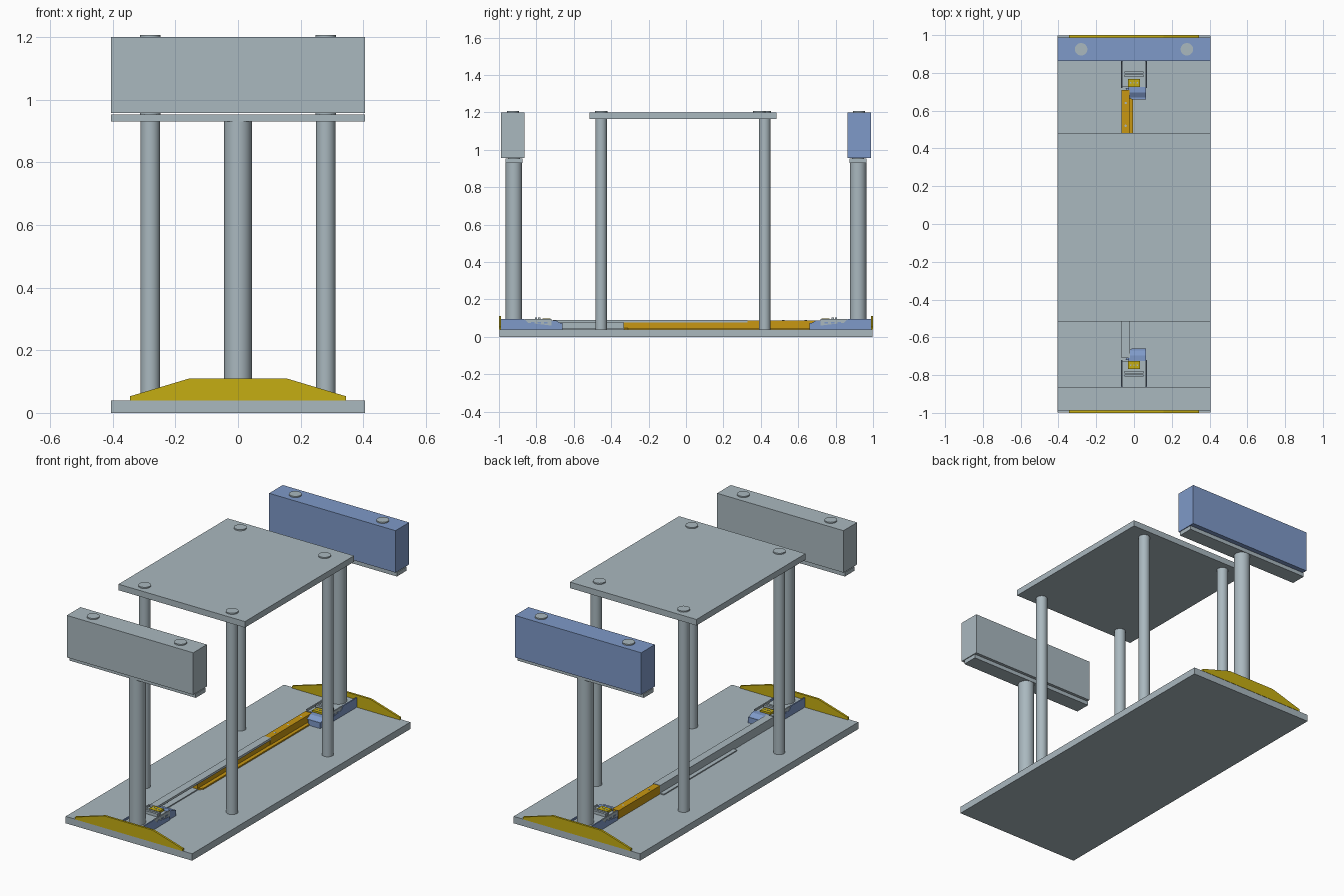
import bpy, bmesh, math
from mathutils import Vector

cube = bpy.data.objects.get("Cube")
if cube:
    bpy.data.objects.remove(cube, do_unlink=True)


def material(name, rgb):
    m = bpy.data.materials.new(name)
    m.use_nodes = True
    m.diffuse_color = (*rgb, 1)
    m.node_tree.nodes["Principled BSDF"].inputs["Base Color"].default_value = (*rgb, 1)
    return m


GREY = material("steel grey", (0.40, 0.48, 0.52))
BLUE = material("soft blue", (0.21, 0.32, 0.58))
GOLD = material("mustard yellow", (0.56, 0.42, 0.006))
ORANGE = material("amber orange", (0.58, 0.31, 0.006))


def finish(bm, name, mat, smooth=False):
    bmesh.ops.recalc_face_normals(bm, faces=bm.faces)
    me = bpy.data.meshes.new(name)
    bm.to_mesh(me)
    bm.free()
    me.materials.append(mat)
    ob = bpy.data.objects.new(name, me)
    bpy.context.collection.objects.link(ob)
    if smooth:
        bpy.ops.object.select_all(action='DESELECT')
        ob.select_set(True)
        bpy.context.view_layer.objects.active = ob
        bpy.ops.object.shade_smooth_by_angle(angle=math.radians(35))
    return ob


def box(name, mat, x, y, z):
    """Box from (min, max) pairs."""
    bm = bmesh.new()
    bmesh.ops.create_cube(bm, size=1)
    lo, hi = zip(*(sorted(p) for p in (x, y, z)))
    for v in bm.verts:
        v.co = Vector([lo[i] if v.co[i] < 0 else hi[i] for i in range(3)])
    return finish(bm, name, mat)


def rod(name, mat, x, y, r, z0, z1):
    bm = bmesh.new()
    bmesh.ops.create_cone(bm, cap_ends=True, segments=40, radius1=r, radius2=r, depth=z1 - z0)
    bmesh.ops.translate(bm, verts=bm.verts, vec=(x, y, (z0 + z1) / 2))
    return finish(bm, name, mat, True)


def prism(name, mat, outline, offset):
    """Extrude a closed outline of 3D points along an offset."""
    bm = bmesh.new()
    face = bm.faces.new([bm.verts.new(p) for p in outline])
    ext = bmesh.ops.extrude_face_region(bm, geom=[face])
    moved = [g for g in ext["geom"] if isinstance(g, bmesh.types.BMVert)]
    bmesh.ops.translate(bm, verts=moved, vec=offset)
    return finish(bm, name, mat)


# Base board and raised table top
box("base_board", GREY, (-0.405, 0.405), (-0.998, 0.998), (0, 0.04))
box("table_top", GREY, (-0.405, 0.405), (-0.515, 0.483), (1.165, 1.2))

# Table legs with round caps on top
for sx, side in ((-1, "right"), (1, "left")):
    for y, end in ((-0.454, "front"), (0.421, "back")):
        rod(f"{end}_{side}_leg", GREY, sx * 0.28, y, 0.031, 0.04, 1.17)
        cap_y = 0.392 if (sx > 0 and y > 0) else y
        rod(f"{end}_{side}_leg_cap", GREY, sx * 0.28, cap_y, 0.033, 1.195, 1.207)

# The two end assemblies, mirrored front to back
for s, end, bar in ((-1, "front", GREY), (1, "back", BLUE)):
    # Column, crossbar support and crossbar
    rod(f"{end}_column", GREY, 0, s * 0.92, 0.044, 0.04, 0.935)
    box(f"{end}_support", GREY, (-0.405, 0.405), (s * 0.875, s * 0.965), (0.93, 0.953))
    box(f"{end}_crossbar", bar, (-0.405, 0.405), (s * 0.863, s * 0.988), (0.957, 1.2))
    for x in (-0.28, 0.28):
        rod(f"{end}_crossbar_cap", GREY, x, s * 0.925, 0.033, 1.195, 1.207)
        rod(f"{end}_support_dowel", GREY, x, s * 0.92, 0.033, 0.945, 0.96)

    # Tapered end plate
    shape = [(-0.345, 0.04), (0.345, 0.04), (0.345, 0.053), (0.155, 0.11),
             (-0.155, 0.11), (-0.345, 0.053)]
    prism(f"{end}_end_plate", GOLD, [(x, s * 1.0, z) for x, z in shape], (0, -s * 0.012, 0))

    # Foot bracket: grey body, blue cheeks, blue tapered nose
    box(f"{end}_bracket_body", GREY, (-0.062, 0.062), (s * 0.725, s * 0.985), (0.04, 0.085))
    for sx in (-1, 1):
        cheek = [(0.72, 0.04), (0.988, 0.04), (0.988, 0.095), (0.865, 0.095),
                 (0.845, 0.075), (0.72, 0.06)]
        prism(f"{end}_bracket_cheek", BLUE, [(sx * 0.062, s * y, z) for y, z in cheek],
              (sx * 0.007, 0, 0))
        box(f"{end}_bracket_side_plate", GREY, (sx * 0.06, sx * 0.067),
            (s * 0.72, s * 0.86), (0.055, 0.095))
        for y in (0.75, 0.785, 0.82):
            box(f"{end}_side_slot", BLUE, (sx * 0.066, sx * 0.069),
                (s * (y - 0.009), s * (y + 0.009)), (0.072, 0.078))
    nose = [(-0.045, 0.72), (0.064, 0.72), (0.064, 0.66), (-0.012, 0.66), (-0.025, 0.675)]
    prism(f"{end}_nose", BLUE, [(x, s * y, 0.04) for x, y in nose], (0, 0, 0.033))
    prism(f"{end}_nose_slope", BLUE,
          [(-0.03, s * 0.725, 0.07), (-0.03, s * 0.725, 0.087), (-0.03, s * 0.695, 0.087),
           (-0.03, s * 0.665, 0.07)], (0.094, 0, 0))

    # Latch on top of the bracket
    box(f"{end}_latch", GOLD, (-0.032, 0.032), (s * 0.725, s * 0.768), (0.08, 0.097))
    for x in (-0.018, 0, 0.018):
        rod(f"{end}_latch_pin", GREY, x, s * 0.747, 0.004, 0.09, 0.099)
    for y in (0.785, 0.802):
        box(f"{end}_latch_bar", GREY, (-0.05, 0.05), (s * (y - 0.006), s * (y + 0.006)),
            (0.08, 0.102))

# Outer rail: grey channel open to one side, with a floor flange
box("outer_rail_wall", GREY, (-0.066, -0.058), (-0.71, 0.33), (0.04, 0.09))
box("outer_rail_top", GREY, (-0.066, -0.02), (-0.71, 0.33), (0.077, 0.09))
box("outer_rail_floor", GREY, (-0.066, -0.024), (-0.66, 0.33), (0.04, 0.046))
box("outer_rail_flange", GREY, (-0.09, -0.064), (-0.34, 0.33), (0.04, 0.046))

# Inner rail: orange bar sliding out of the grey channel
box("inner_rail_bar", ORANGE, (-0.057, -0.026), (-0.335, 0.70), (0.046, 0.076))
box("inner_rail_top", ORANGE, (-0.065, -0.024), (0.33, 0.71), (0.04, 0.088))
prism("inner_rail_flange", ORANGE,
      [(-0.026, -0.335, 0.04), (-0.004, -0.31, 0.04), (-0.004, 0.70, 0.04),
       (-0.026, 0.70, 0.04)], (0, 0, 0.008))
for y in (0.4, 0.52, 0.64):
    rod("inner_rail_screw", GREY, -0.044, y, 0.006, 0.085, 0.089)
